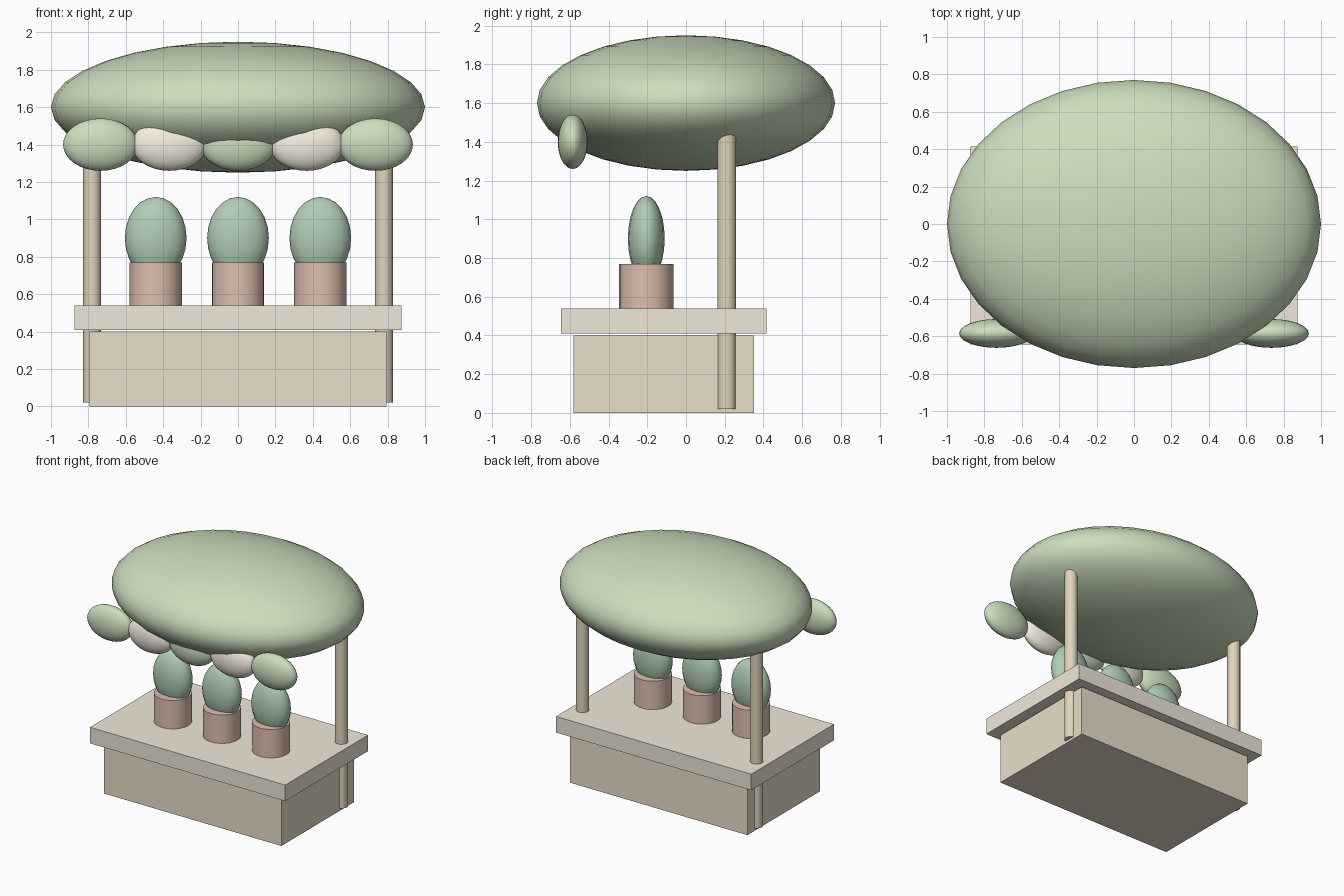
import bpy
import math

if "Cube" in bpy.data.objects:
    bpy.data.objects.remove(bpy.data.objects["Cube"])


def material(name, r, g, b):
    m = bpy.data.materials.new(name)
    m.diffuse_color = (r, g, b, 1)
    m.use_nodes = True
    m.node_tree.nodes["Principled BSDF"].inputs["Base Color"].default_value = m.diffuse_color
    return m


leaf = material("leaf_green", 0.60, 0.73, 0.51)
cactus_green = material("cactus_green", 0.44, 0.61, 0.46)
clay = material("clay", 0.73, 0.52, 0.43)
wood = material("wood", 0.82, 0.73, 0.59)
pale_wood = material("pale_wood", 0.87, 0.81, 0.70)
post_wood = material("post_wood", 0.76, 0.66, 0.51)
cream = material("cream", 0.93, 0.87, 0.76)


def finish(name, mat, scale=(1, 1, 1), smooth=True):
    ob = bpy.context.object
    ob.name = name
    ob.scale = scale
    bpy.ops.object.transform_apply(location=False, rotation=False, scale=True)
    ob.data.materials.append(mat)
    if smooth:
        bpy.ops.object.shade_smooth_by_angle(angle=math.radians(40))
    return ob


def box(name, mat, x, y0, y1, z0, z1):
    bpy.ops.mesh.primitive_cube_add(size=1, location=(0, (y0 + y1) / 2, (z0 + z1) / 2))
    return finish(name, mat, (2 * x, y1 - y0, z1 - z0), smooth=False)


def ellipsoid(name, mat, loc, radii, segments, rings):
    bpy.ops.mesh.primitive_uv_sphere_add(segments=segments, ring_count=rings, radius=1, location=loc)
    return finish(name, mat, radii)


def cylinder(name, mat, x, y, z0, z1, r, sides):
    bpy.ops.mesh.primitive_cylinder_add(vertices=sides, radius=r, depth=z1 - z0,
                                        location=(x, y, (z0 + z1) / 2))
    return finish(name, mat)


# Counter
box("counter_base", wood, 0.795, -0.58, 0.35, 0.0, 0.40)
box("counter_top", pale_wood, 0.875, -0.645, 0.415, 0.41, 0.54)

# Rear posts, running up into the canopy
for side, x in (("left", -0.78), ("right", 0.78)):
    cylinder(f"{side}_post", post_wood, x, 0.21, 0.02, 1.46, 0.048, 20)

# Canopy
ellipsoid("canopy", leaf, (0, 0, 1.60), (1.0, 0.77, 0.35), 32, 16)

# Alternating scallops along the front of the canopy
for i in range(5):
    ellipsoid(f"scallop_{i + 1}", cream if i % 2 else leaf,
              ((i - 2) * 0.3675, -0.585, 1.40), (0.2, 0.077, 0.14), 24, 16)

# Potted cacti
for i in range(3):
    x = (i - 1) * 0.44
    cylinder(f"pot_{i + 1}", clay, x, -0.205, 0.54, 0.77, 0.14, 24)
    ellipsoid(f"cactus_{i + 1}", cactus_green, (x, -0.205, 0.90), (0.165, 0.095, 0.22), 16, 12)
